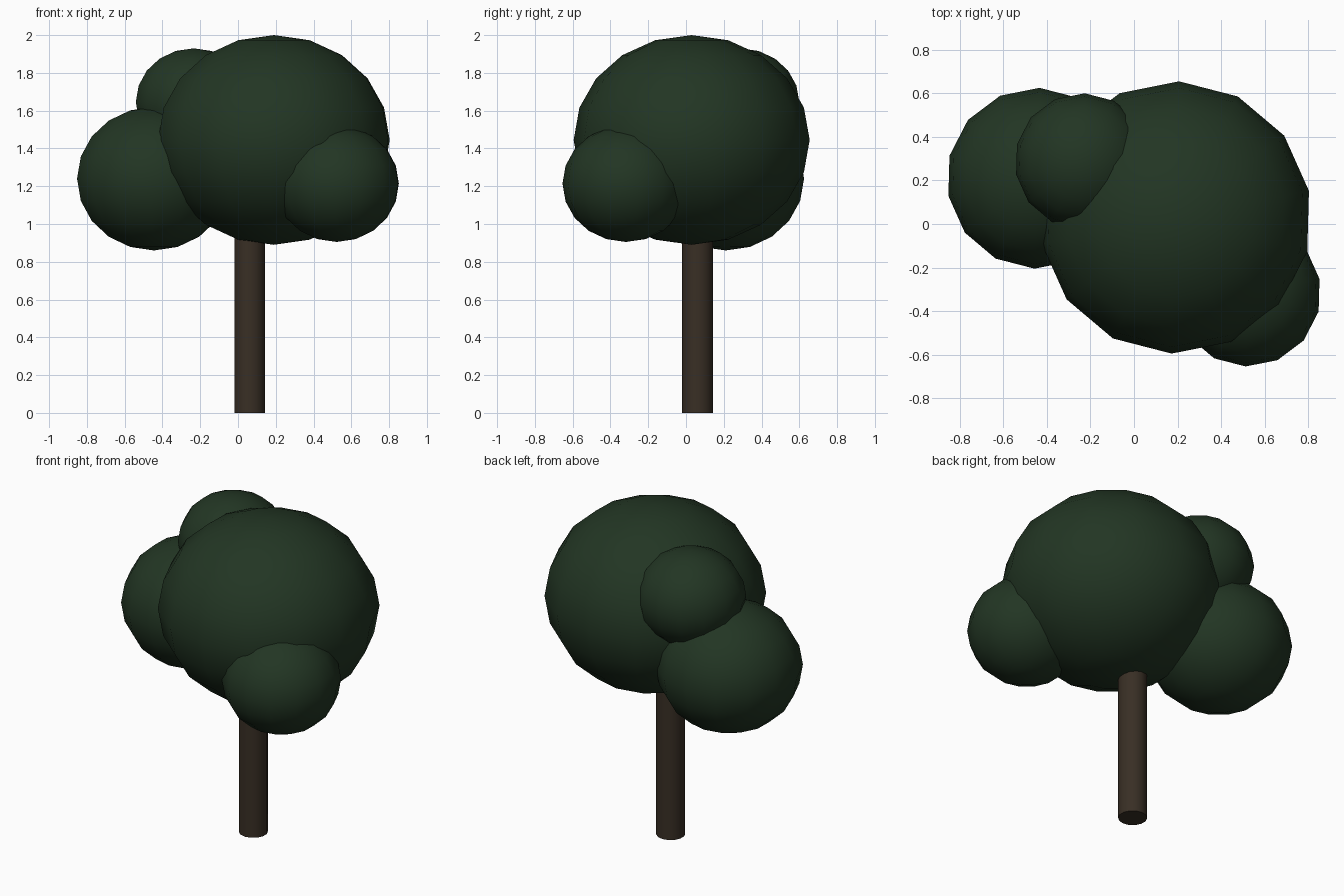
import bpy, bmesh, math
from mathutils import Matrix

if "Cube" in bpy.data.objects:
    bpy.data.objects.remove(bpy.data.objects["Cube"])


def material(name, rgb):
    m = bpy.data.materials.new(name)
    m.diffuse_color = (*rgb, 1)
    m.use_nodes = True
    m.node_tree.nodes["Principled BSDF"].inputs["Base Color"].default_value = m.diffuse_color
    return m


LEAF = material("leaf_green", (0.016, 0.036, 0.017))
BARK = material("bark_brown", (0.040, 0.028, 0.018))


def add_object(name, bm, mat, location):
    mesh = bpy.data.meshes.new(name)
    bm.to_mesh(mesh)
    bm.free()
    mesh.materials.append(mat)
    obj = bpy.data.objects.new(name, mesh)
    obj.location = location
    bpy.context.collection.objects.link(obj)
    bpy.ops.object.select_all(action='DESELECT')
    obj.select_set(True)
    bpy.context.view_layer.objects.active = obj
    bpy.ops.object.shade_smooth_by_angle(angle=math.radians(50))
    return obj


def foliage(name, centre, radius, height):
    """Squashed 14-sided sphere, one meridian turned to 88.4 degrees."""
    bm = bmesh.new()
    bmesh.ops.create_uvsphere(bm, u_segments=14, v_segments=10, radius=1)
    rim = max(bm.verts, key=lambda v: math.hypot(v.co.x, v.co.y)).co
    turn = math.radians(88.4) - math.atan2(rim.y, rim.x)
    bm.transform(Matrix.Diagonal((radius, radius, height, 1)) @ Matrix.Rotation(turn, 4, 'Z'))
    add_object(name, bm, LEAF, centre)


# Trunk, running up inside the crown
bm = bmesh.new()
bmesh.ops.create_cone(bm, cap_ends=True, segments=14, radius1=0.082, radius2=0.082, depth=1.2)
add_object("trunk", bm, BARK, (0.062, 0.062, 0.6))

# Crown clumps
foliage("main_foliage", (0.19, 0.03, 1.445), 0.625, 0.555)
foliage("left_foliage", (-0.445, 0.21, 1.24), 0.415, 0.38)
foliage("upper_back_foliage", (-0.235, 0.288, 1.645), 0.312, 0.285)
foliage("front_right_foliage", (0.522, -0.318, 1.214), 0.336, 0.309)
